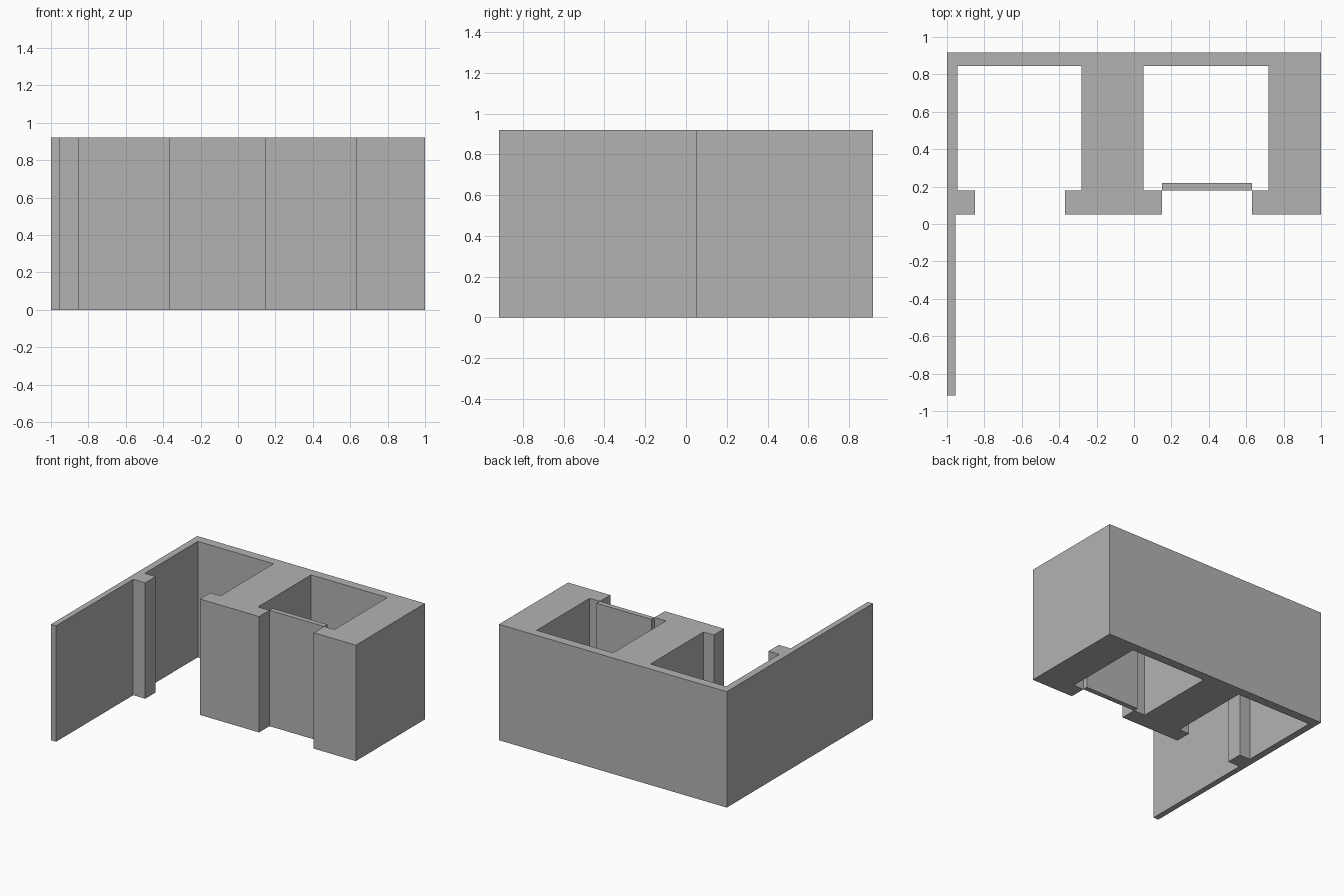
import bpy
import bmesh

cube = bpy.data.objects.get("Cube")
if cube:
    bpy.data.objects.remove(cube, do_unlink=True)

HEIGHT = 0.92
BACK, BACK_INNER = 0.917, 0.845      # back wall
FRONT, FRONT_INNER = 0.05, 0.18      # front wall with the door openings

grey = bpy.data.materials.new("plaster_grey")
grey.use_nodes = True
colour = (0.45, 0.45, 0.45, 1)
grey.diffuse_color = colour
grey.node_tree.nodes["Principled BSDF"].inputs["Base Color"].default_value = colour


def extrude_plan(name, outline):
    """Raise a counter-clockwise floor plan to full height."""
    bm = bmesh.new()
    base = bm.faces.new([bm.verts.new((x, y, 0)) for x, y in outline])
    raised = bmesh.ops.extrude_face_region(bm, geom=[base], use_keep_orig=True)
    top = [g for g in raised["geom"] if isinstance(g, bmesh.types.BMVert)]
    bmesh.ops.translate(bm, verts=top, vec=(0, 0, HEIGHT))
    bmesh.ops.recalc_face_normals(bm, faces=bm.faces)
    mesh = bpy.data.meshes.new(name)
    bm.to_mesh(mesh)
    bm.free()
    mesh.materials.append(grey)
    obj = bpy.data.objects.new(name, mesh)
    bpy.context.collection.objects.link(obj)
    return obj


def room(door_left, left, right, door_right):
    """Plan of one room, traced in through its doorway and out again."""
    return [(door_left, FRONT), (door_left, FRONT_INNER),
            (left, FRONT_INNER), (left, BACK_INNER),
            (right, BACK_INNER), (right, FRONT_INNER),
            (door_right, FRONT_INNER), (door_right, FRONT)]


# Walls: long side wall, two rooms with doorways, thick piers, back wall
walls = [(-1, -BACK), (-0.955, -BACK), (-0.955, FRONT)]
walls += room(-0.85, -0.945, -0.28, -0.37)
walls += room(0.15, 0.05, 0.72, 0.63)
walls += [(1, FRONT), (1, BACK), (-1, BACK)]
extrude_plan("walls", walls)

# Door panel set just behind the second doorway
extrude_plan("door_panel", [(0.15, FRONT_INNER), (0.63, FRONT_INNER),
                            (0.63, 0.22), (0.15, 0.22)])
